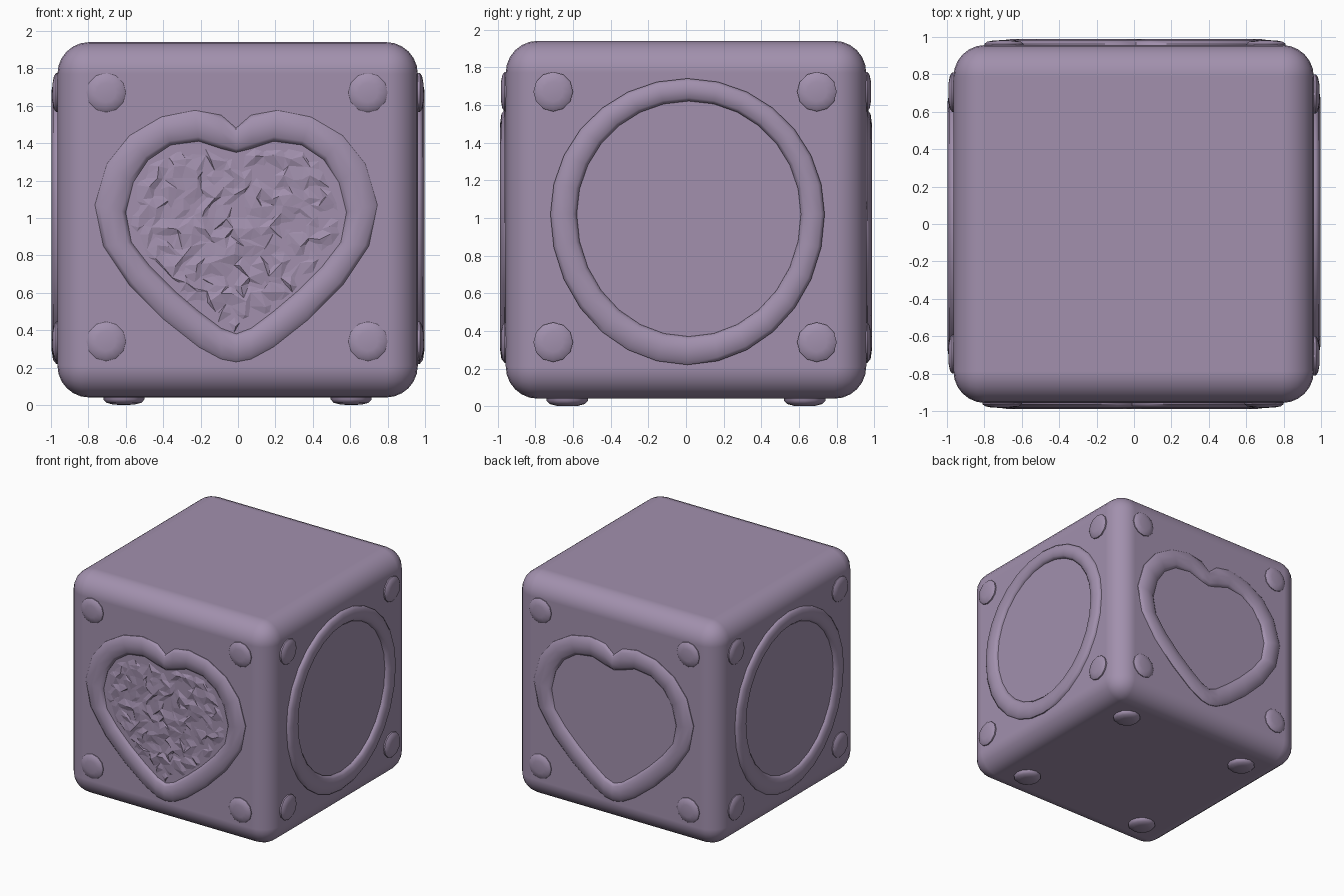
import bpy, bmesh, math, random
from mathutils import Matrix, Vector
from mathutils.geometry import intersect_point_tri_2d

if "Cube" in bpy.data.objects:
    bpy.data.objects.remove(bpy.data.objects["Cube"])

random.seed(4)
mat = bpy.data.materials.new("dusty purple")
mat.diffuse_color = (0.36, 0.28, 0.42, 1)
mat.use_nodes = True
mat.node_tree.nodes["Principled BSDF"].inputs["Base Color"].default_value = mat.diffuse_color


def finish(bm, name, matrix=None, angle=35, recalc=True):
    if recalc:
        bmesh.ops.recalc_face_normals(bm, faces=bm.faces)
    if matrix:
        bm.transform(matrix)
    me = bpy.data.meshes.new(name)
    bm.to_mesh(me)
    bm.free()
    ob = bpy.data.objects.new(name, me)
    bpy.context.collection.objects.link(ob)
    me.materials.append(mat)
    if angle:
        bpy.ops.object.select_all(action='DESELECT')
        ob.select_set(True)
        bpy.context.view_layer.objects.active = ob
        bpy.ops.object.shade_smooth_by_angle(angle=math.radians(angle))
    return ob


def side(turn, dist):
    """Frame of a side: local x along the face, y up, z outward."""
    return (Matrix.Rotation(math.radians(turn), 4, 'Z')
            @ Matrix.Translation((0, -dist, 0))
            @ Matrix.Rotation(math.pi / 2, 4, 'X'))


def bridge(bm, loops, wrap):
    """Skin closed loops of vertices into quads."""
    n = len(loops[0])
    for a in range(len(loops) if wrap else len(loops) - 1):
        p, q = loops[a], loops[(a + 1) % len(loops)]
        for i in range(n):
            j = (i + 1) % n
            bm.faces.new((p[i], p[j], q[j], q[i]))


def frame(name, outer, inner, matrix):
    """Rounded raised border between two outlines."""
    profile = [(0, -.03), (0, .008), (.14, .025), (.5, .033),
               (.86, .025), (1, .006), (1, -.03)]
    bm = bmesh.new()
    loops = [[bm.verts.new((o[0] + (i[0] - o[0]) * t, o[1] + (i[1] - o[1]) * t, h))
              for o, i in zip(outer, inner)] for t, h in profile]
    bridge(bm, loops, True)
    return finish(bm, name, matrix, 50)


def stud(name, matrix, radius, height):
    """Low domed button."""
    bm = bmesh.new()
    loops = []
    for r, h in ((1, -.8), (1, .3), (.85, .72), (.5, .96)):
        loops.append([bm.verts.new((radius * r * math.cos(k * math.tau / 12),
                                    radius * r * math.sin(k * math.tau / 12),
                                    height * h)) for k in range(12)])
    bridge(bm, loops, False)
    tip = bm.verts.new((0, 0, height))
    for k in range(12):
        bm.faces.new((loops[-1][k], loops[-1][(k + 1) % 12], tip))
    bm.faces.new(loops[0])
    return finish(bm, name, matrix, 50)


def mirror(half):
    pts = half + [(-x, z) for x, z in half[-2:0:-1]]
    return [(x - .01, z) for x, z in pts]


def oval(cx, rx, up, down, n=28):
    pts = []
    for k in range(n):
        a = k * math.tau / n
        s = math.sin(a)
        pts.append((cx + rx * math.cos(a), 1.02 + s * (up if s > 0 else down)))
    return pts


# Rounded block body
bm = bmesh.new()
bmesh.ops.create_cube(bm, size=1)
bm.transform(Matrix.Translation((-.002, 0, .99)) @ Matrix.Diagonal((1.927, 1.914, 1.9, 1)))
body = finish(bm, "block_body", None, None)
bev = body.modifiers.new("round", 'BEVEL')
bev.width = .17
bev.segments = 6
bev.harden_normals = True
for p in body.data.polygons:
    p.use_smooth = True

# Outlines for the heart and oval borders
heart_out = mirror([(0, 1.48), (.08, 1.55), (.22, 1.575), (.40, 1.54), (.57, 1.44),
                    (.69, 1.29), (.755, 1.07), (.71, .85), (.57, .64), (.39, .46),
                    (.2, .31), (.08, .245), (0, .23)])
heart_in = mirror([(0, 1.35), (.08, 1.37), (.2, 1.41), (.35, 1.39), (.47, 1.31),
                   (.55, 1.19), (.59, 1.03), (.56, .87), (.46, .74), (.33, .61),
                   (.2, .50), (.08, .41), (0, .38)])
oval_out = oval(.008, .728, .72, .80)
oval_in = oval(.015, .595, .60, .65)

# Four sides: hearts front and back, ovals left and right, studs in the corners
for label, turn, dist in (("front", 0, .955), ("right", 90, .964),
                          ("back", 180, .955), ("left", 270, .964)):
    m = side(turn, dist)
    if label in ("front", "back"):
        frame(label + "_heart_border", heart_out, heart_in, m)
    else:
        frame(label + "_oval_border", oval_out, oval_in, m)
    for u in (-.705, .695):
        for v in (.34, 1.67):
            stud(f"{label}_stud", m @ Matrix.Translation((u, v, 0)), .105, .028)

# Rough chipped panel inside the front heart
centre = Vector((-.01, .95))
poly = [centre + (Vector(p) - centre) * .97 for p in heart_in]


def inside(p):
    return any(intersect_point_tri_2d(p, centre, poly[i], poly[i - 1])
               for i in range(len(poly)))


bm = bmesh.new()
step, n = .052, 25
grid = [[bm.verts.new((-.65 + i * step + random.uniform(-.02, .02),
                       .33 + j * step + random.uniform(-.02, .02),
                       random.uniform(-.006, .016))) for i in range(n)] for j in range(n)]
for j in range(n - 1):
    for i in range(n - 1):
        a, b, c, d = grid[j][i], grid[j][i + 1], grid[j + 1][i + 1], grid[j + 1][i]
        tris = ((a, b, c), (a, c, d)) if random.random() < .5 else ((a, b, d), (b, c, d))
        for t in tris:
            if inside(((t[0].co + t[1].co + t[2].co) / 3).xy):
                bm.faces.new(t)
bmesh.ops.delete(bm, geom=[v for v in bm.verts if not v.link_faces], context='VERTS')
for v in bm.verts:
    if v.is_boundary:
        v.co.z = -.004
finish(bm, "front_rough_panel", side(0, .957), None, False)

# Feet
for x in (-.61, .605):
    for y in (-.63, .63):
        stud("foot", Matrix.Translation((x, y, .042)) @ Matrix.Rotation(math.pi, 4, 'X'),
             .11, .042)
